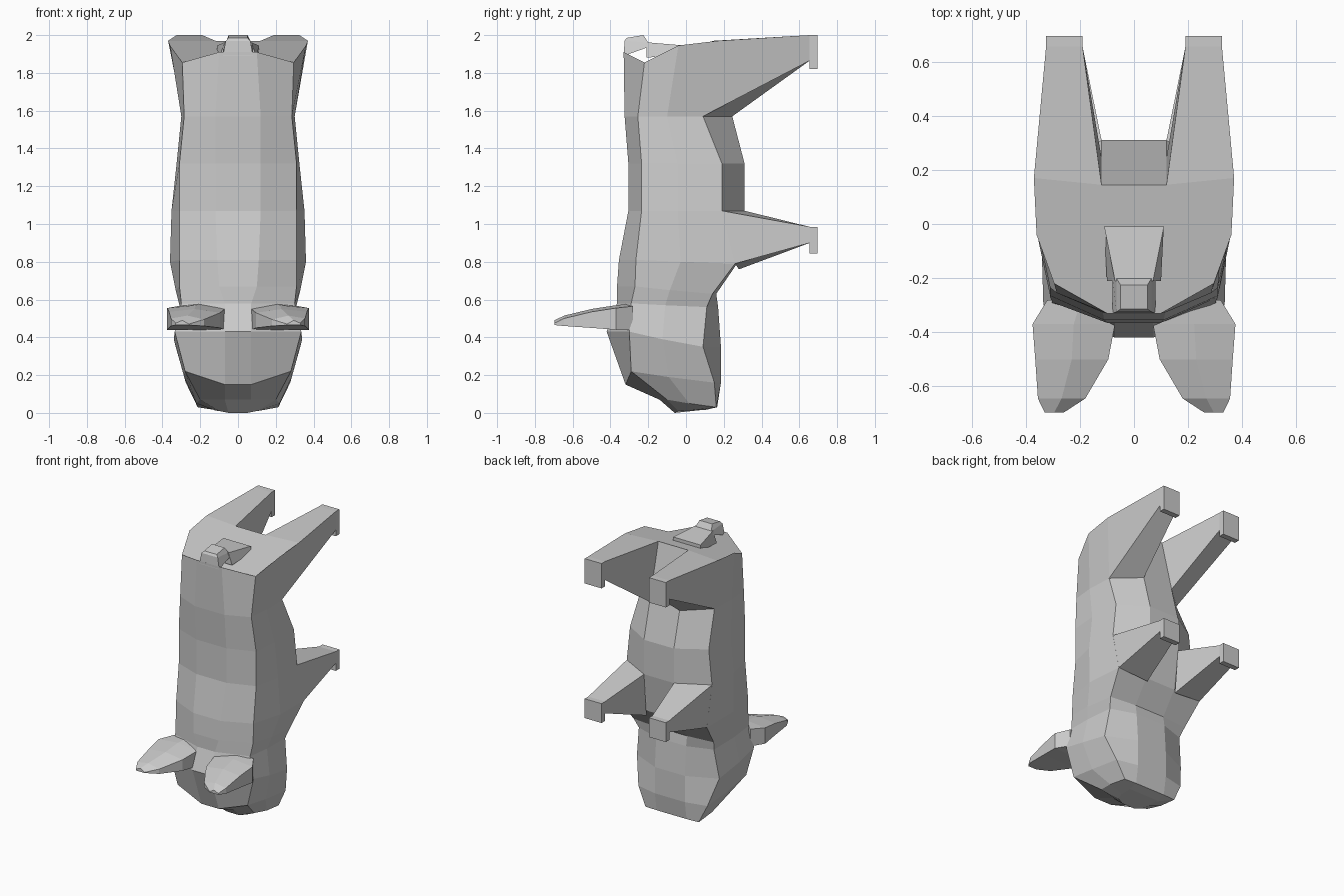
import bpy, bmesh

def loft(name, rings, mirror=False):
    """Skin equal-length rings of points, capping both ends."""
    bm = bmesh.new()
    vs = [[bm.verts.new(p) for p in r] for r in rings]
    n = len(vs[0])
    for a, b in zip(vs, vs[1:]):
        for i in range(n):
            j = (i + 1) % n
            bm.faces.new((a[i], a[j], b[j], b[i]))
    bm.faces.new(vs[0][::-1])
    bm.faces.new(vs[-1])
    bmesh.ops.recalc_face_normals(bm, faces=bm.faces)
    me = bpy.data.meshes.new(name)
    bm.to_mesh(me)
    bm.free()
    ob = bpy.data.objects.new(name, me)
    bpy.context.collection.objects.link(ob)
    if mirror:
        m = ob.modifiers.new("Mirror", 'MIRROR')
        m.use_mirror_merge = False
    return ob

def both(half):
    """Complete a half ring with its mirror image."""
    return half + [(-x, y, z) for x, y, z in reversed(half)]

def section(zb, ze, zl, bx, ex, sx, yb, ye, yl, yc):
    """Half ring: back, back edge, flank, belly edge, belly."""
    return [(bx, yb, zb), (ex, ye, ze), (sx, ye + (yl - ye) * 0.45, (ze + zl) / 2),
            (sx * 0.97, yl, zl), (0.12, yc, zl)]

# Body: head (nose down), neck, trunk and rump in one skin
head = [
    section(0.00, 0.01, 0.015, 0.05, 0.10, 0.12, -0.06, -0.04, 0.08, 0.10),
    section(0.07, 0.07, 0.03, 0.07, 0.20, 0.22, -0.14, -0.10, 0.16, 0.165),
    section(0.15, 0.22, 0.16, 0.07, 0.28, 0.285, -0.32, -0.29, 0.15, 0.185),
    section(0.43, 0.43, 0.35, 0.07, 0.335, 0.34, -0.42, -0.30, 0.09, 0.185),
    section(0.58, 0.58, 0.56, 0.07, 0.30, 0.31, -0.365, -0.29, 0.11, 0.17),
]
trunk = [
    section(0.67, 0.67, 0.63, 0.10, 0.31, 0.33, -0.365, -0.27, 0.14, 0.16),
    section(0.81, 0.81, 0.79, 0.11, 0.31, 0.36, -0.355, -0.265, 0.26, 0.27),
    section(1.07, 1.07, 1.07, 0.12, 0.31, 0.352, -0.305, -0.235, 0.19, 0.31),
    section(1.32, 1.32, 1.32, 0.12, 0.31, 0.325, -0.305, -0.235, 0.19, 0.31),
    section(1.57, 1.57, 1.57, 0.12, 0.285, 0.30, -0.325, -0.255, 0.09, 0.245),
    [(0.10, -0.33, 1.91), (0.295, -0.22, 1.855), (0.36, -0.04, 1.945),
     (0.37, 0.17, 1.97), (0.12, 0.145, 1.97)],
]
loft("body", [both(r) for r in head + trunk])

# Legs with small hooked hooves
def leg(name, base, z_hoof, z_under, z_top):
    foot = [(0.19, 0.655, z_top), (0.325, 0.655, z_top),
            (0.325, 0.655, z_under), (0.19, 0.655, z_under)]
    loft(name, [base, foot], True)
    hoof = [[(x, y, z) for x, z in ((0.19, z_top), (0.325, z_top),
                                    (0.325, z_hoof), (0.19, z_hoof))]
            for y in (0.655, 0.695)]
    loft(name + "_hoof", hoof, True)

leg("hind_leg", [(0.12, 0.145, 1.97), (0.37, 0.17, 1.97),
                 (0.291, 0.09, 1.57), (0.12, 0.245, 1.57)], 1.82, 1.865, 2.0)
leg("front_leg", [(0.12, 0.31, 1.07), (0.341, 0.19, 1.07),
                  (0.349, 0.26, 0.79), (0.12, 0.28, 0.76)], 0.845, 0.90, 0.985)

# Ears: flattened tapering flaps (y, inner x, outer x, low z, high z)
ear = [(-0.28, 0.07, 0.32, 0.44, 0.58), (-0.37, 0.07, 0.375, 0.44, 0.57),
       (-0.50, 0.095, 0.365, 0.45, 0.55), (-0.645, 0.18, 0.355, 0.46, 0.515),
       (-0.697, 0.26, 0.33, 0.465, 0.49)]
loft("ear", [[(a, y, l), (b, y, l), (b, y, h - 0.015), ((a + b) / 2, y, h), (a, y, h - 0.02)]
             for y, a, b, l, h in ear], True)

# Tail stub with the wedge running forward from it
def quad(x, y0, y1, z0, z1):
    return [(x, y0, z0), (x, y1, z1), (-x, y1, z1), (-x, y0, z0)]

loft("tail", [quad(0.08, -0.33, -0.19, 1.89, 1.94), quad(0.065, -0.325, -0.2, 1.97, 1.96),
              quad(0.05, -0.315, -0.225, 1.985, 2.0)])
loft("tail_base", [[(-0.11, -0.01, 1.945), (0.11, -0.01, 1.945), (0.11, -0.01, 1.9), (-0.11, -0.01, 1.9)],
                   [(-0.07, -0.21, 1.962), (0.07, -0.21, 1.962), (0.1, -0.21, 1.88), (-0.1, -0.21, 1.88)]])
